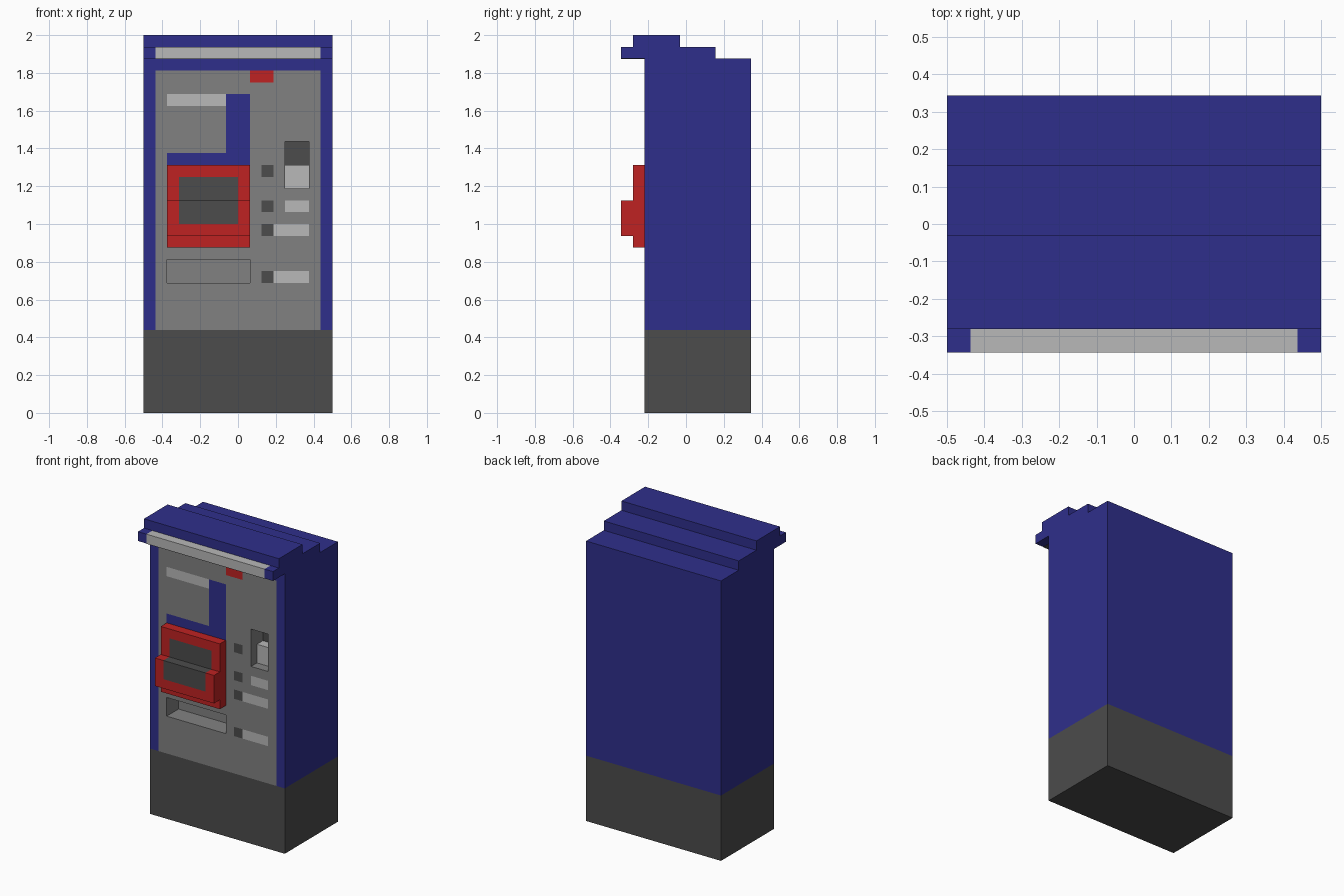
import bpy, bmesh

if "Cube" in bpy.data.objects:
    bpy.data.objects.remove(bpy.data.objects["Cube"])

U = 1 / 16            # the model is built on a 1/16 grid
FRONT = -3.5 * U      # y of the cabinet front


def material(name, *rgb):
    m = bpy.data.materials.new(name)
    m.diffuse_color = (*rgb, 1)
    m.use_nodes = True
    m.node_tree.nodes["Principled BSDF"].inputs["Base Color"].default_value = m.diffuse_color
    return m


MATS = [material("blue", .028, .028, .26), material("dark grey", .072, .072, .072),
        material("mid grey", .222, .222, .222), material("light grey", .48, .48, .48),
        material("red", .52, .016, .016)]
BLUE, DARK, GREY, LIGHT, RED = range(5)


def finish(name, bm, mats):
    me = bpy.data.meshes.new(name)
    bm.to_mesh(me)
    bm.free()
    for m in mats:
        me.materials.append(m)
    ob = bpy.data.objects.new(name, me)
    bpy.context.collection.objects.link(ob)


def box(name, col, x0, x1, y0, y1, z0, z1):
    bm = bmesh.new()
    bmesh.ops.create_cube(bm, size=1)
    for v in bm.verts:
        v.co = ((x0 + x1) / 2 + v.co.x * (x1 - x0), (y0 + y1) / 2 + v.co.y * (y1 - y0),
                (z0 + z1) / 2 + v.co.z * (z1 - z0))
    finish(name, bm, [MATS[col]])


def relief(name, area, back, col, rects):
    """Block whose front is a grid of cells; each rect sets colour and depth.
    Rect: (x0, x1, z0, z1, colour, depth), in grid units."""
    ax0, ax1, az0, az1 = area
    cells = {}
    for x0, x1, z0, z1, c, d in [(*area, col, 0)] + rects:
        for i in range(x0, x1):
            for k in range(z0, z1):
                cells[i, k] = (d, c)
    bm = bmesh.new()

    def quad(pts, c):
        f = bm.faces.new([bm.verts.new((x * U, FRONT + y * U, z * U)) for x, y, z in pts])
        f.material_index = c

    for (i, k), (d, c) in cells.items():
        quad([(i, d, k), (i + 1, d, k), (i + 1, d, k + 1), (i, d, k + 1)], c)
        # walls down to every deeper neighbour, in the colour of the nearer cell
        for di, dk, a, b in ((1, 0, (1, 0), (1, 1)), (-1, 0, (0, 1), (0, 0)),
                             (0, 1, (1, 1), (0, 1)), (0, -1, (0, 0), (1, 0))):
            e = cells.get((i + di, k + dk), (back, 0))[0]
            if e > d:
                p, q = (i + a[0], k + a[1]), (i + b[0], k + b[1])
                quad([(p[0], d, p[1]), (p[0], e, p[1]), (q[0], e, q[1]), (q[0], d, q[1])], c)
    quad([(ax1, back, az0), (ax0, back, az0), (ax0, back, az1), (ax1, back, az1)], col)
    bmesh.ops.remove_doubles(bm, verts=bm.verts, dist=1e-5)
    # merge flat neighbouring cells of one colour
    bmesh.ops.dissolve_limit(bm, angle_limit=.01, verts=bm.verts, edges=bm.edges,
                             delimit={'MATERIAL'})
    bmesh.ops.triangulate(bm, faces=[f for f in bm.faces if len(f.verts) > 4])
    bmesh.ops.recalc_face_normals(bm, faces=bm.faces)
    finish(name, bm, MATS)


# Base
box("base", DARK, -.5, .5, FRONT, 5.5 * U, 0, 7 * U)

# Cabinet with painted front panel and recesses
panel = [
    (-7, 7, 7, 29, GREY, 0),      # front panel
    (-6, 1, 21, 27, BLUE, 0),     # blue angle above the screen
    (-6, -1, 22, 27, GREY, 0),
    (-6, -1, 26, 27, LIGHT, 0),   # sign strip
    (1, 3, 28, 29, RED, 0),       # red marker
    (4, 6, 21, 23, DARK, 2),      # slot recess
    (4, 6, 19, 21, LIGHT, 1),     # block inside the slot
    (-6, 1, 11, 13, GREY, 2),     # collection tray
    (4, 6, 17, 18, LIGHT, 0),     # labels
    (3, 6, 15, 16, LIGHT, 0),
    (3, 6, 11, 12, LIGHT, 0),
]
panel += [(2, 3, k, k + 1, DARK, 0) for k in (11, 15, 17, 20)]   # buttons
relief("cabinet", (-8, 8, 7, 30), 9, BLUE, panel)

# Stepped screen housing with dark display
relief("screen_housing", (-6, 1, 14, 21), 0, RED, [
    (-6, 1, 14, 21, RED, -1), (-6, 1, 15, 18, RED, -2),
    (-5, 0, 18, 20, DARK, -1), (-5, 0, 16, 18, DARK, -2)])

# Canopy: stepped roof, light bar with end caps, dark soffit
box("roof_lower_step", BLUE, -.5, .5, -4.5 * U, 2.5 * U, 30 * U, 31 * U)
box("roof_upper_step", BLUE, -.5, .5, -4.5 * U, -.5 * U, 31 * U, 32 * U)
box("light_bar", LIGHT, -7 * U, 7 * U, -5.5 * U, -4.5 * U, 30 * U, 31 * U)
for side, x in (("left", -8), ("right", 7)):
    box(side + "_bar_end", BLUE, x * U, (x + 1) * U, -5.5 * U, -4.5 * U, 30 * U, 31 * U)
box("soffit", DARK, -7 * U, 7 * U, -5.5 * U, FRONT, 30 * U - .002, 30 * U)
